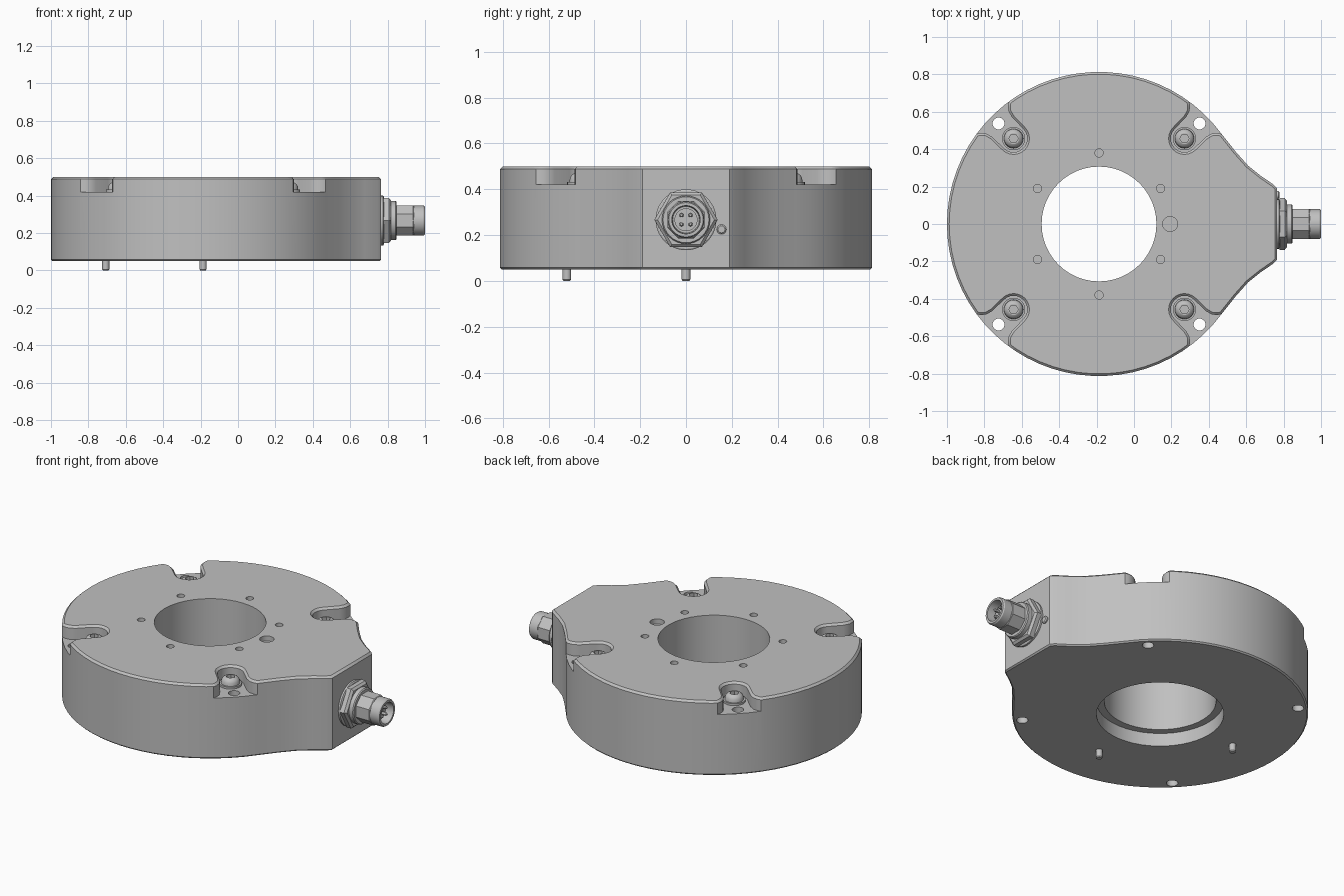
import bpy, bmesh
from math import sin, cos, pi, radians, asin
from mathutils import Vector, Matrix

cube = bpy.data.objects.get("Cube")
if cube:
    bpy.data.objects.remove(cube, do_unlink=True)

CX, R, PLUG_Z = -0.187, 0.813, 0.267
BASE, FLOOR, TOP = 0.05, 0.42, 0.5

metal = bpy.data.materials.new("grey metal")
metal.use_nodes = True
metal.diffuse_color = (0.53, 0.53, 0.53, 1)
metal.node_tree.nodes["Principled BSDF"].inputs["Base Color"].default_value = (0.53, 0.53, 0.53, 1)


def skin(name, rings, matrix=Matrix()):
    """Join equal-length rings of points into a closed solid."""
    bm = bmesh.new()
    loops = [[bm.verts.new(p) for p in ring] for ring in rings]
    n = len(loops[0])
    for a, b in zip(loops, loops[1:]):
        for i in range(n):
            j = (i + 1) % n
            bm.faces.new((a[i], a[j], b[j], b[i]))
    bm.faces.new(loops[0][::-1])
    bm.faces.new(loops[-1])
    bmesh.ops.recalc_face_normals(bm, faces=bm.faces)
    bm.transform(matrix)
    mesh = bpy.data.meshes.new(name)
    bm.to_mesh(mesh)
    bm.free()
    mesh.materials.append(metal)
    ob = bpy.data.objects.new(name, mesh)
    bpy.context.collection.objects.link(ob)
    return ob


def turned(name, profile, sides=32, matrix=Matrix(), turn=0):
    """Solid of revolution from (radius, height) pairs."""
    angles = [turn + 2 * pi * i / sides for i in range(sides)]
    return skin(name, [[(r * cos(a), r * sin(a), h) for a in angles] for r, h in profile], matrix)


def offset(outline, d):
    """Grow a counter-clockwise outline by d with mitred corners."""
    result = []
    for i, p in enumerate(outline):
        e1 = (p - outline[i - 1]).normalized()
        e2 = (outline[(i + 1) % len(outline)] - p).normalized()
        n1, n2 = Vector((e1.y, -e1.x)), Vector((e2.y, -e2.x))
        result.append(p + (n1 + n2) * (d / (1 + n1.dot(n2))))
    return result


def loft(name, outline, levels, matrix=Matrix()):
    """Stack an outline at (height, growth) levels."""
    return skin(name, [[(p.x, p.y, z) for p in offset(outline, d)] for z, d in levels], matrix)


def cut(ob, cutters):
    bpy.context.view_layer.objects.active = ob
    for c in cutters:
        mod = ob.modifiers.new("cut", "BOOLEAN")
        mod.operation, mod.solver, mod.object = "DIFFERENCE", "EXACT", c
        bpy.ops.object.modifier_apply(modifier=mod.name)
        bpy.data.objects.remove(c, do_unlink=True)


def smooth(ob, angle=30):
    bpy.ops.object.select_all(action="DESELECT")
    ob.select_set(True)
    bpy.context.view_layer.objects.active = ob
    bpy.ops.object.shade_smooth_by_angle(angle=radians(angle))


def place(x, y, z=0):
    return Matrix.Translation((x, y, z))


# Housing: round drum with a flared nose on the plug side
join = asin(0.48 / R)
flare = [(0.545, 0.385), (0.61, 0.312), (0.68, 0.256), (0.745, 0.212), (0.765, 0.19)]
steps = 56
outline = [Vector((CX + R * cos(a), R * sin(a))) for a in
           (join + (2 * pi - 2 * join) * i / steps for i in range(steps + 1))]
outline += [Vector((x, -y)) for x, y in flare] + [Vector(p) for p in reversed(flare)]
housing = loft("housing", outline,
               [(BASE, -0.008), (BASE + 0.008, 0), (TOP - 0.012, 0), (TOP, -0.012)])

# Screw pockets: rounded inner end, flaring towards the rim, chamfered at the top
side = [(0.735, 0.075), (0.77, 0.085), (0.793, 0.105), (0.803, 0.122), (0.95, 0.122)]
pocket = [Vector((0.646 + 0.073 * cos(a), 0.073 * sin(a))) for a in
          (pi / 2 + pi * i / 12 for i in range(13))]
pocket += [Vector((u, -t)) for u, t in side] + [Vector(p) for p in reversed(side)]
diagonals = [pi / 4 + k * pi / 2 for k in range(4)]
cutters = []
for a in diagonals:
    cutters.append(loft("pocket_cutter", pocket,
                        [(FLOOR, 0), (TOP - 0.012, 0), (TOP, 0.012), (TOP + 0.1, 0.012)],
                        place(CX, 0) @ Matrix.Rotation(a, 4, "Z")))
    # Mounting holes through the rim
    cutters.append(turned("mount_cutter", [(0.032, -0.1), (0.032, 0.7)], 20,
                          place(CX + 0.76 * cos(a), 0.76 * sin(a))))

# Centre bore with a wider step underneath
cutters.append(turned("bore_cutter", [(0.307, -0.1), (0.307, 0.7)], 48, place(CX, 0)))
cutters.append(turned("step_cutter", [(0.35, -0.1), (0.35, BASE + 0.08)], 48, place(CX, 0)))

# Shallow holes around the bore
for k in range(6):
    a = pi / 6 + k * pi / 3
    cutters.append(turned("blind_cutter", [(0.022, 0.45), (0.022, 0.6)], 16,
                          place(CX + 0.38 * cos(a), 0.38 * sin(a))))
cutters.append(turned("blind_cutter", [(0.04, 0.47), (0.04, 0.6)], 24, place(CX + 0.38, 0)))
cut(housing, cutters)
smooth(housing)

# Button-head screws with hex sockets, sharing one mesh
screw = turned("screw", [(0.062, FLOOR - 0.005), (0.062, FLOOR + 0.012), (0.052, FLOOR + 0.012),
                         (0.05, FLOOR + 0.03), (0.042, FLOOR + 0.043), (0.03, FLOOR + 0.05)], 28)
cut(screw, [turned("socket_cutter", [(0.025, FLOOR + 0.025), (0.025, TOP)], 6)])
smooth(screw)
for k, a in enumerate(diagonals):
    ob = screw if k == 0 else screw.copy()
    if k:
        bpy.context.collection.objects.link(ob)
    ob.name = "screw_%d" % (k + 1)
    ob.location = (CX + 0.646 * cos(a), 0.646 * sin(a), 0)

# Locating pins under the housing
for name, x, y in (("left_pin", CX, -0.52), ("right_pin", CX - 0.52, 0)):
    smooth(turned(name, [(0.014, 0), (0.019, 0.006), (0.019, BASE + 0.02)], 16, place(x, y)))

# Plug: parts turned about the x axis
plug = place(0, 0, PLUG_Z) @ Matrix.Rotation(pi / 2, 4, "Y")
smooth(turned("plug_flange", [(0.133, 0.755), (0.133, 0.776), (0.127, 0.78)], 40, plug))
smooth(turned("plug_nut", [(0.138, 0.778), (0.138, 0.806), (0.124, 0.818)], 6, plug, pi / 2), 15)
smooth(turned("plug_collar", [(0.105, 0.81), (0.105, 0.842), (0.1, 0.848)], 32, plug))
smooth(turned("plug_grip", [(0.088, 0.84), (0.088, 0.935), (0.084, 0.94)], 8, plug, pi / 8), 15)
smooth(turned("plug_sleeve", [(0.08, 0.93), (0.08, 0.992), (0.075, 1.0), (0.062, 1.0),
                              (0.058, 0.94), (0.05, 0.94), (0.05, 0.955)], 32, plug))
for k in range(4):
    a = pi / 4 + k * pi / 2
    smooth(turned("contact_%d" % (k + 1), [(0.009, 0.945), (0.009, 0.98), (0.005, 0.985)], 12,
                  plug @ place(0.028 * cos(a), 0.028 * sin(a))))

# Indicator lamp beside the plug
lamp = place(0, 0.155, 0.225) @ Matrix.Rotation(pi / 2, 4, "Y")
smooth(turned("indicator", [(0.021, 0.755), (0.021, 0.772), (0.015, 0.777)], 20, lamp))
